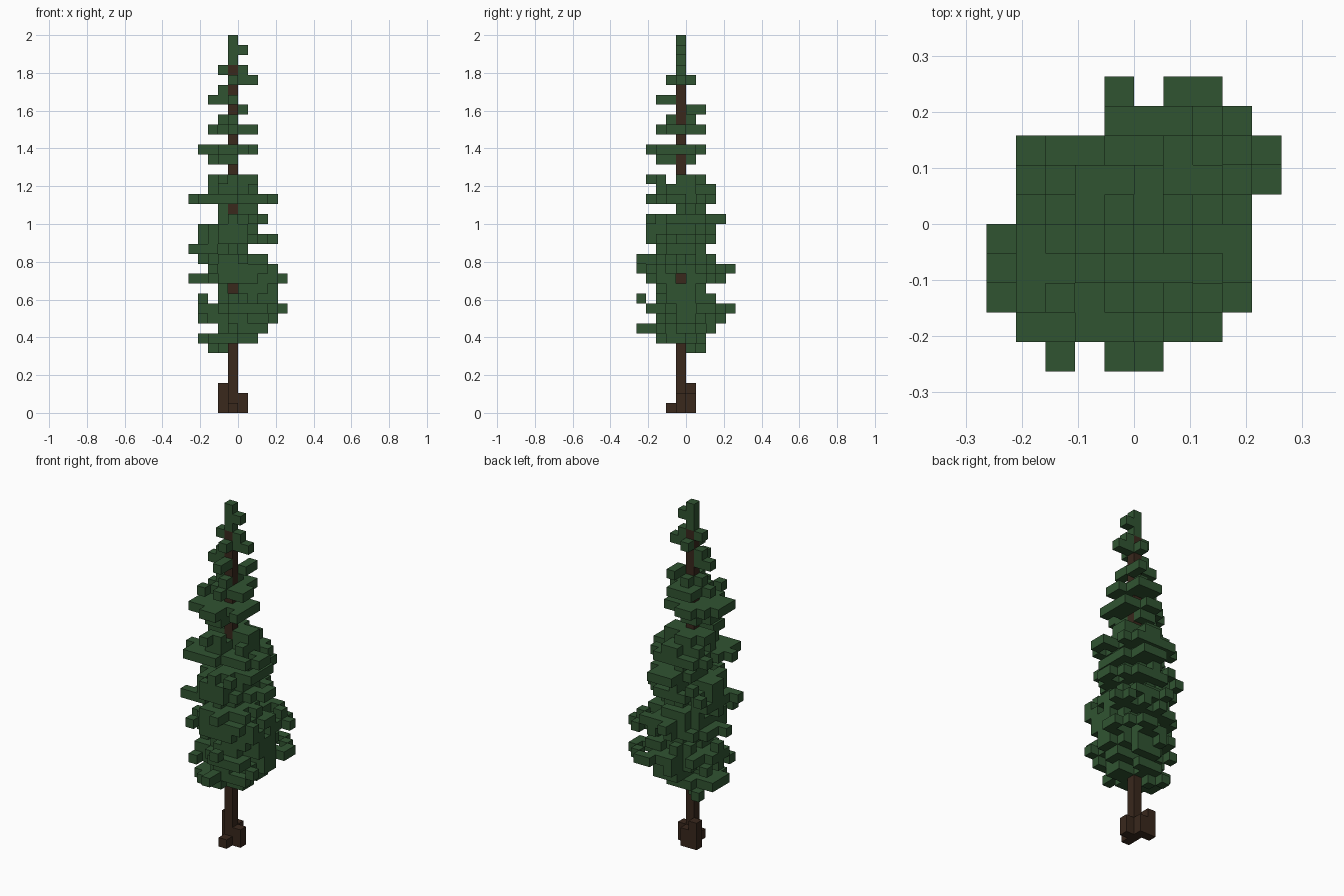
import bpy
import bmesh
import math
import random
from mathutils import Vector

cube = bpy.data.objects.get("Cube")
if cube:
    bpy.data.objects.remove(cube, do_unlink=True)

rng = random.Random(5)
BLOCK = 2 / 38          # edge of one block
CORE = -1               # trunk column, in both x and y


def make_material(name, colour):
    mat = bpy.data.materials.new(name)
    mat.use_nodes = True
    mat.diffuse_color = colour
    mat.node_tree.nodes["Principled BSDF"].inputs["Base Color"].default_value = colour
    return mat


def column(x, y, bottom, top):
    return {(x, y, z) for z in range(bottom, top)}


def build_blocks(name, cells, solid, mat):
    """Outer skin of a set of grid blocks."""
    bm = bmesh.new()
    for cell in sorted(cells):
        for axis in range(3):
            for side in (0, 1):
                neighbour = list(cell)
                neighbour[axis] += 2 * side - 1
                if tuple(neighbour) in solid:
                    continue
                u, v = (axis + 1) % 3, (axis + 2) % 3
                corners = []
                for a, b in ((0, 0), (1, 0), (1, 1), (0, 1)):
                    p = Vector(cell)
                    p[axis] += side
                    p[u] += a
                    p[v] += b
                    corners.append(bm.verts.new(p * BLOCK))
                bm.faces.new(corners if side else corners[::-1])
    bmesh.ops.remove_doubles(bm, verts=bm.verts, dist=BLOCK / 20)
    mesh = bpy.data.meshes.new(name)
    bm.to_mesh(mesh)
    bm.free()
    mesh.materials.append(mat)
    obj = bpy.data.objects.new(name, mesh)
    bpy.context.collection.objects.link(obj)


def branch(z, x, y):
    """Run of blocks from the trunk to a branch tip."""
    dx, dy = x - CORE, y - CORE
    steps = max(abs(dx), abs(dy), 1)
    return {(CORE + math.floor(dx * i / steps + 0.5),
             CORE + math.floor(dy * i / steps + 0.5), z) for i in range(1, steps + 1)}


def bough(z, x, y):
    """Slanting branch, widened one block towards the trunk on its short side."""
    cells = branch(z, x, y)
    dx, dy = x - CORE, y - CORE
    if 6 < z < 29 and dx and dy:
        sx, sy = (1 if dx > 0 else -1), (1 if dy > 0 else -1)
        if abs(dx) >= abs(dy):
            cells |= {(a, b - sy, c) for a, b, c in cells if a != x}
        else:
            cells |= {(a - sx, b, c) for a, b, c in cells if b != y}
    return cells


def tier(z, x0, x1, y0, y1):
    """Cross of straight branches, filled to a ragged oval below the crown."""
    cells = set()
    for x in (max(x0, -4), min(x1, 3)):
        cells |= branch(z, x, CORE)
    for y in (max(y0, -4), min(y1, 3)):
        cells |= branch(z, CORE, y)
    if z < 29:
        cx, cy = (x0 + x1) / 2, (y0 + y1) / 2
        rx, ry = (x1 - x0 + 1) / 2, (y1 - y0 + 1) / 2
        for x in range(max(x0, -4), min(x1, 3) + 1):
            for y in range(max(y0, -4), min(y1, 3) + 1):
                d = ((x - cx) / rx) ** 2 + ((y - cy) / ry) ** 2
                if d < 1 and (d < 0.35 or rng.random() > 0.37):
                    cells.add((x, y, z))
    return cells


# Foliage tiers: layer, x range, y range
TIERS = (
    (7, -4, 1, -3, 1), (8, -2, 2, -5, 2),
    (9, -4, 3, -3, 3), (10, -4, 4, -4, 4), (11, -2, 3, -3, 2),
    (12, -2, 3, -3, 1), (13, -5, 4, -4, 3), (14, -3, 3, -5, 4),
    (15, -4, 2, -5, 2), (16, -5, 0, -3, 1), (17, -4, 3, -4, 2),
    (18, -4, 1, -4, 2), (19, -2, 2, -4, 3), (20, -2, 1, -2, 1),
    (21, -5, 3, -4, 2), (22, -3, 1, -3, 2), (23, -3, 1, -1, 1),
    (25, -3, -1, -3, 0), (26, -4, 1, -4, 1), (28, -3, 1, -3, 1),
    (29, -2, -1, -2, 0), (31, -3, -1, -3, -1), (32, -2, -1, -1, -1),
    (33, -1, 1, -2, 0), (34, -2, 0, -1, -1), (36, -1, 0, -1, -1),
)
# Slanting branches: layer, tip x, tip y
TIPS = (
    (6, -3, 1), (8, -1, -5), (9, -4, -3), (9, 3, -3), (10, 4, 1), (10, 4, 2),
    (10, 1, 4), (10, 2, 4), (10, 2, -4), (13, 4, 2), (13, -5, -1), (13, 3, 3),
    (14, -1, 4), (14, -3, -5), (15, 0, -5), (16, -5, -3), (17, -4, 2),
    (21, -4, -4), (21, -5, -2), (26, -4, -3), (28, -3, -3), (30, 0, 1),
)
OPEN_FRONT = (12, 20)   # tiers where the trunk shows from the front
OPEN_SIDE = (13,)       # tiers where it shows from +x

needles = set()
for row in TIERS:
    needles |= tier(*row)
for row in TIPS:
    needles |= bough(*row)
# Loose tufts
needles |= {(-4, -1, 11), (0, -5, 11), (-2, -4, 23), (-2, -3, 23), (-1, -3, 23)}
needles = {(x, y, z) for x, y, z in needles
           if not (z in OPEN_FRONT and x == CORE and y < CORE)
           and not (z in OPEN_SIDE and y == CORE and x > CORE)
           and not (y == 3 and x < CORE)}

# Trunk with stepped roots
wood = column(CORE, CORE, 0, 35)
for x, y, height in ((0, -1, 2), (-1, -2, 1), (-2, 0, 3), (-1, 0, 2)):
    wood |= column(x, y, 0, height)
needles -= wood
needles |= column(CORE, CORE, 35, 38)           # leafy top

solid = wood | needles
build_blocks("trunk", wood, solid, make_material("dark bark", (0.041, 0.021, 0.012, 1)))
build_blocks("foliage", needles, solid, make_material("pine green", (0.03, 0.088, 0.031, 1)))
